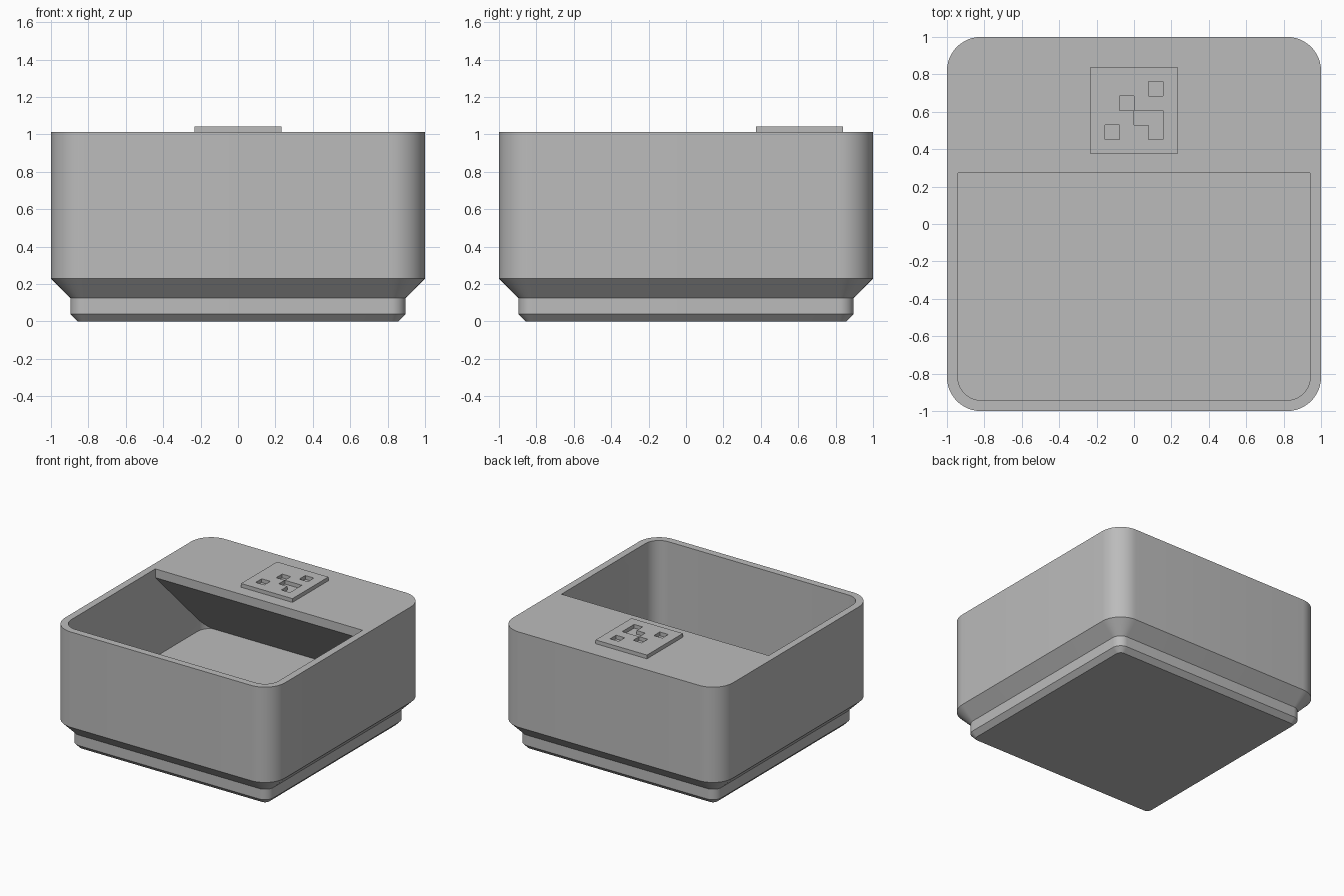
import bpy, bmesh, math

if "Cube" in bpy.data.objects:
    bpy.data.objects.remove(bpy.data.objects["Cube"])

grey = bpy.data.materials.new("light grey")
grey.diffuse_color = (0.5, 0.5, 0.5, 1)
grey.use_nodes = True
grey.node_tree.nodes["Principled BSDF"].inputs["Base Color"].default_value = grey.diffuse_color


def make_object(name, bm):
    bmesh.ops.recalc_face_normals(bm, faces=bm.faces)
    mesh = bpy.data.meshes.new(name)
    bm.to_mesh(mesh)
    bm.free()
    mesh.materials.append(grey)
    ob = bpy.data.objects.new(name, mesh)
    bpy.context.collection.objects.link(ob)
    return ob


def rounded_loft(name, levels, seg=12):
    """Stack rounded squares given as (z, half width, corner radius)."""
    bm = bmesh.new()
    rings = []
    for z, h, r in levels:
        ring = []
        for q, (sx, sy) in enumerate([(1, 1), (-1, 1), (-1, -1), (1, -1)]):
            for i in range(seg + 1):
                a = math.radians(90 * (q + i / seg))
                ring.append(bm.verts.new((sx * (h - r) + r * math.cos(a),
                                          sy * (h - r) + r * math.sin(a), z)))
        rings.append(ring)
    n = len(rings[0])
    for lo, hi in zip(rings, rings[1:]):
        for i in range(n):
            j = (i + 1) % n
            bm.faces.new((lo[i], lo[j], hi[j], hi[i]))
    bm.faces.new(rings[0])
    bm.faces.new(rings[-1])
    return make_object(name, bm)


def boolean(target, tool, operation):
    mod = target.modifiers.new("cut", 'BOOLEAN')
    mod.object = tool
    mod.operation = operation
    mod.solver = 'EXACT'
    bpy.context.view_layer.objects.active = target
    bpy.ops.object.modifier_apply(modifier=mod.name)
    bpy.data.objects.remove(tool)


TOP, FLOOR, SHELF_Y, LIP = 1.012, 0.289, 0.272, 0.072

# outer body with stepped foot
body = rounded_loft("bin_body", [
    (0, 0.858, 0.039), (0.039, 0.896, 0.077), (0.125, 0.896, 0.077),
    (0.229, 1.0, 0.181), (TOP, 1.0, 0.181)])

# hollow, limited at the back by a shelf with a sloping underside
hollow = rounded_loft("hollow_cutter", [(FLOOR, 0.942, 0.123), (1.2, 0.942, 0.123)])
side = [(-1.1, 0.1), (1.1, 0.1), (SHELF_Y + TOP - LIP - 0.1, 0.1),
        (SHELF_Y, TOP - LIP), (SHELF_Y, 1.3), (-1.1, 1.3)]
side.pop(1)
bm = bmesh.new()
profile = bm.faces.new([bm.verts.new((-1.1, y, z)) for y, z in side])
ext = bmesh.ops.extrude_face_region(bm, geom=[profile])
bmesh.ops.translate(bm, vec=(2.2, 0, 0),
                    verts=[v for v in ext["geom"] if isinstance(v, bmesh.types.BMVert)])
boolean(hollow, make_object("shelf_profile", bm), 'INTERSECT')
boolean(body, hollow, 'DIFFERENCE')

# raised square tile with small square recesses
N, CELL, TILE_Y, THICK = 6, 0.0778, 0.607, 0.031
recesses = {(4, 4), (2, 3), (3, 2), (4, 2), (1, 1), (4, 1)}
bm = bmesh.new()
bmesh.ops.create_grid(bm, x_segments=N, y_segments=N, size=N * CELL / 2)
bmesh.ops.translate(bm, vec=(0, TILE_Y, TOP), verts=bm.verts)


def cell(face):
    c = face.calc_center_median()
    return (int(c.x / CELL + N / 2), int((c.y - TILE_Y) / CELL + N / 2))


bmesh.ops.delete(bm, geom=[f for f in bm.faces if cell(f) in recesses], context='FACES')
ext = bmesh.ops.extrude_face_region(bm, geom=bm.faces[:])
bmesh.ops.translate(bm, vec=(0, 0, THICK),
                    verts=[v for v in ext["geom"] if isinstance(v, bmesh.types.BMVert)])
make_object("raised_tile", bm)

# smooth rounded corners, crisp edges
bpy.ops.object.select_all(action='DESELECT')
body.select_set(True)
bpy.context.view_layer.objects.active = body
bpy.ops.object.shade_smooth_by_angle(angle=math.radians(30))
